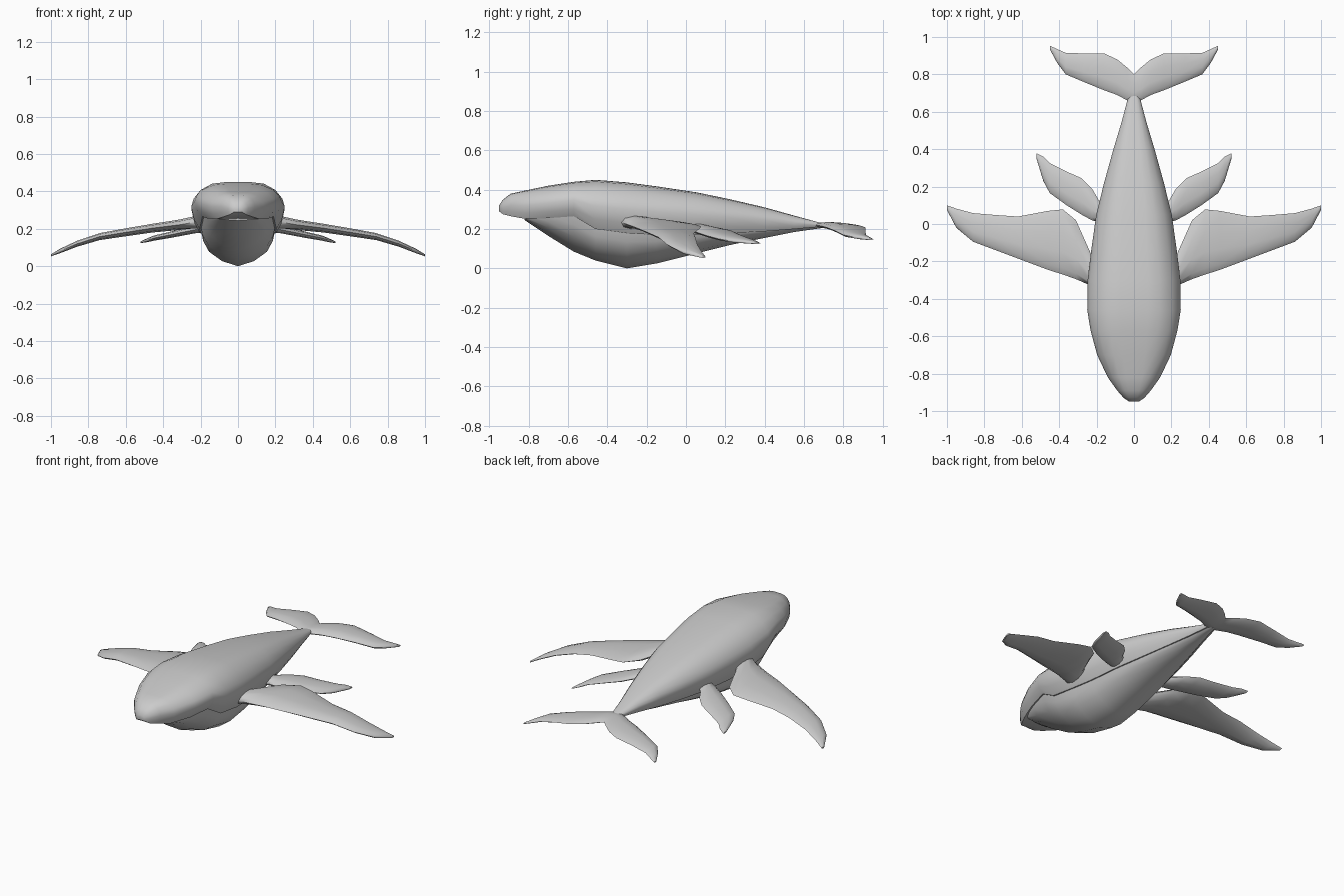
import bpy
import bmesh
from math import cos, sin, pi, radians

default_cube = bpy.data.objects.get("Cube")
if default_cube:
    bpy.data.objects.remove(default_cube, do_unlink=True)

# Single grey skin material
skin = bpy.data.materials.new("grey skin")
skin.use_nodes = True
grey = (0.6, 0.6, 0.6, 1.0)
skin.diffuse_color = grey
skin.node_tree.nodes["Principled BSDF"].inputs["Base Color"].default_value = grey


def loft(name, rings, sharp_angle):
    """Skin a list of closed point rings and cap both ends."""
    bm = bmesh.new()
    loops = [[bm.verts.new(point) for point in ring] for ring in rings]
    for first, second in zip(loops, loops[1:]):
        for i in range(len(first)):
            j = (i + 1) % len(first)
            bm.faces.new((first[i], first[j], second[j], second[i]))
    bm.faces.new(loops[0])
    bm.faces.new(loops[-1])
    bmesh.ops.recalc_face_normals(bm, faces=bm.faces)
    mesh = bpy.data.meshes.new(name)
    bm.to_mesh(mesh)
    bm.free()
    mesh.materials.append(skin)
    part = bpy.data.objects.new(name, mesh)
    bpy.context.collection.objects.link(part)
    bpy.ops.object.select_all(action="DESELECT")
    part.select_set(True)
    bpy.context.view_layer.objects.active = part
    bpy.ops.object.shade_smooth_by_angle(angle=radians(sharp_angle))
    return part


def section(profile, y, half_width, low, high):
    """Scale a half profile (centre to centre) and reflect it into a ring."""
    half = [(x * half_width, y, low + z * (high - low)) for x, z in profile]
    return half + [(-x, y, z) for x, y, z in reversed(half[1:-1])]


# Body stations: y, half width, top, lip line, belly
stations = [
    (-0.95, 0.025, 0.32, 0.29, 0.29),
    (-0.93, 0.055, 0.35, 0.275, 0.275),
    (-0.89, 0.09, 0.38, 0.265, 0.265),
    (-0.82, 0.14, 0.395, 0.252, 0.245),
    (-0.7, 0.197, 0.42, 0.255, 0.165),
    (-0.57, 0.232, 0.44, 0.265, 0.085),
    (-0.46, 0.25, 0.45, 0.2, 0.04),
    (-0.3, 0.248, 0.437, 0.178, 0.0),
    (-0.15, 0.23, 0.417, 0.17, 0.025),
    (0.05, 0.202, 0.387, 0.172, 0.075),
    (0.22, 0.16, 0.352, 0.178, 0.118),
    (0.4, 0.11, 0.31, 0.188, 0.155),
    (0.55, 0.065, 0.268, 0.2, 0.185),
    (0.69, 0.028, 0.23, 0.212, 0.205),
]

back_profile = [(0, 1), (0.3, 0.995), (0.55, 0.965), (0.8, 0.83), (0.95, 0.64),
                (1, 0.47), (0.94, 0.2), (0.82, 0), (0.4, 0.02), (0, 0.03)]
belly_profile = [(0, 1), (1, 1), (0.94, 0.7), (0.78, 0.4), (0.43, 0.14), (0, 0)]

# Upper body with overhanging lip
loft("upper_body", [section(back_profile, y, w, lip, top)
                    for y, w, top, lip, belly in stations], 50)

# Throat and belly tucked under the lip
loft("belly", [section(belly_profile, y, w * 0.8, belly, lip + 0.015)
               for y, w, top, lip, belly in stations if belly < lip], 50)


def fin_ring(x, lead, trail, z, thickness, sides=10):
    """Rounded blade section, fuller towards the leading edge."""
    ring = []
    for i in range(sides):
        angle = 2 * pi * i / sides
        along = (1 - cos(angle)) / 2
        height = sin(angle) * (1.15 - 0.5 * along) * thickness / 2
        ring.append((x, lead + along * (trail - lead), z + height))
    return ring


def mirrored(rings):
    return [[(-x, y, z) for x, y, z in ring] for ring in rings]


# Fin stations: x, leading y, trailing y, height, thickness
front_fin = [
    (0.16, -0.36, -0.22, 0.235, 0.085),
    (0.23, -0.33, -0.16, 0.235, 0.07),
    (0.31, -0.295, 0.02, 0.222, 0.06),
    (0.38, -0.27, 0.078, 0.213, 0.055),
    (0.46, -0.245, 0.07, 0.203, 0.05),
    (0.62, -0.185, 0.04, 0.178, 0.045),
    (0.74, -0.14, 0.048, 0.158, 0.04),
    (0.86, -0.095, 0.058, 0.12, 0.034),
    (0.95, -0.02, 0.082, 0.082, 0.026),
    (1.0, 0.075, 0.1, 0.058, 0.012),
]
rear_fin = [
    (0.13, 0.0, 0.07, 0.21, 0.06),
    (0.19, 0.01, 0.13, 0.203, 0.05),
    (0.225, 0.02, 0.19, 0.196, 0.042),
    (0.28, 0.05, 0.245, 0.185, 0.04),
    (0.36, 0.1, 0.28, 0.168, 0.036),
    (0.45, 0.165, 0.325, 0.15, 0.03),
    (0.485, 0.23, 0.36, 0.139, 0.022),
    (0.52, 0.345, 0.378, 0.128, 0.01),
]
fluke = [
    (0.0, 0.65, 0.8, 0.22, 0.03),
    (0.035, 0.66, 0.835, 0.22, 0.034),
    (0.09, 0.69, 0.88, 0.215, 0.036),
    (0.16, 0.715, 0.912, 0.208, 0.036),
    (0.27, 0.76, 0.912, 0.19, 0.034),
    (0.365, 0.8, 0.915, 0.17, 0.03),
    (0.41, 0.86, 0.935, 0.158, 0.022),
    (0.448, 0.93, 0.952, 0.148, 0.01),
]

# Paired flippers
for fin_name, fin_stations in (("front_flipper", front_fin), ("rear_flipper", rear_fin)):
    fin_rings = [fin_ring(*station) for station in fin_stations]
    loft("left_" + fin_name, fin_rings, 60)
    loft("right_" + fin_name, mirrored(fin_rings), 60)

# Tail fluke spanning both sides
fluke_rings = [fin_ring(*station) for station in fluke]
loft("tail_fluke", mirrored(fluke_rings[:0:-1]) + fluke_rings, 60)
